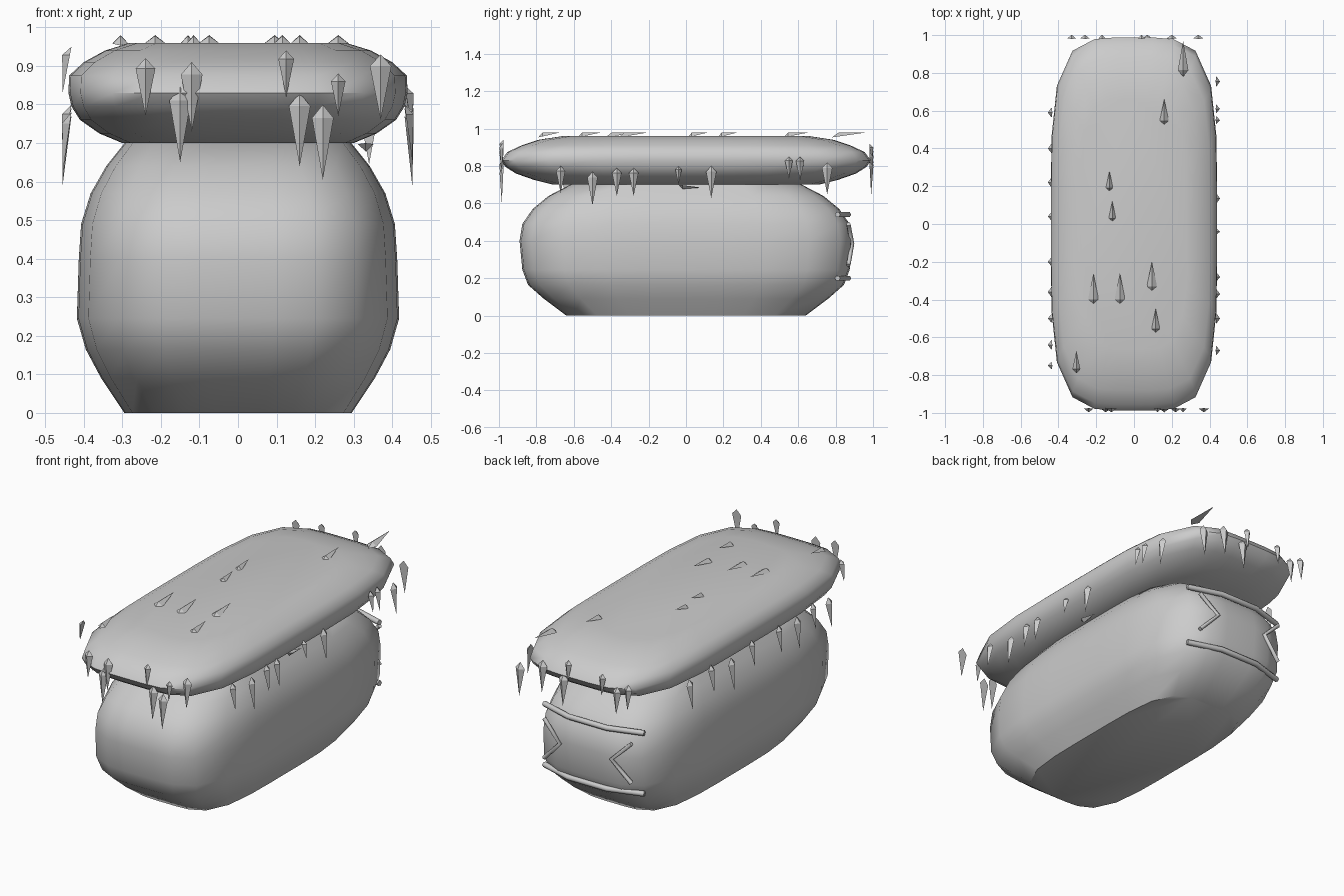
import bpy, bmesh
from math import sin, cos, pi, copysign, radians
from mathutils import Vector

if "Cube" in bpy.data.objects:
    bpy.data.objects.remove(bpy.data.objects["Cube"])


def finish(name, bm, smooth=None):
    bmesh.ops.recalc_face_normals(bm, faces=bm.faces)
    me = bpy.data.meshes.new(name)
    bm.to_mesh(me)
    bm.free()
    ob = bpy.data.objects.new(name, me)
    bpy.context.collection.objects.link(ob)
    if smooth:
        bpy.ops.object.select_all(action='DESELECT')
        bpy.context.view_layer.objects.active = ob
        ob.select_set(True)
        bpy.ops.object.shade_smooth_by_angle(angle=radians(smooth))
    return ob


def pillow(name, levels, power=4.3, n=28):
    """Loft of rounded rectangles given as (z, half width, half length)."""
    bm = bmesh.new()
    rings = []
    for z, hx, hy in levels:
        ring = []
        for i in range(n):
            a = 2 * pi * i / n
            c, s = cos(a), sin(a)
            r = (abs(c) ** power + abs(s) ** power) ** (-1 / power)
            ring.append(bm.verts.new((hx * r * c, hy * r * s, z)))
        rings.append(ring)
    for lo, hi in zip(rings, rings[1:]):
        for i in range(n):
            j = (i + 1) % n
            bm.faces.new((lo[i], lo[j], hi[j], hi[i]))
    bm.faces.new(rings[0])
    bm.faces.new(rings[-1])
    return finish(name, bm, 45)


def spike(bm, base, tip, out):
    """Kite-shaped shard with a flat back and a ridge facing outward."""
    base, tip, out = Vector(base), Vector(tip), Vector(out)
    axis = tip - base
    side = axis.cross(out).normalized() * min(0.028, axis.length * 0.17)
    shoulder = base + axis * 0.18
    top, end = bm.verts.new(base), bm.verts.new(tip)
    ring = [bm.verts.new(shoulder + d) for d in (side, out * 0.02, -side)]
    for i in range(3):
        a, b = ring[i], ring[(i + 1) % 3]
        bm.faces.new((top, a, b))
        bm.faces.new((end, b, a))


def rod(name, points, radius=0.015):
    cu = bpy.data.curves.new(name, 'CURVE')
    cu.dimensions = '3D'
    cu.bevel_depth = radius
    cu.bevel_resolution = 1
    cu.use_fill_caps = True
    sp = cu.splines.new('POLY')
    sp.points.add(len(points) - 1)
    for p, co in zip(sp.points, points):
        p.co = (*co, 1)
    ob = bpy.data.objects.new(name, cu)
    bpy.context.collection.objects.link(ob)


# Body and overhanging slab
pillow("body", [(0, .295, .64), (.09, .355, .76), (.165, .395, .845), (.245, .418, .875),
                (.4, .413, .89), (.49, .407, .875), (.57, .382, .82), (.64, .342, .735),
                (.705, .29, .61)])
pillow("slab", [(.70, .30, .71), (.725, .36, .81), (.76, .41, .91), (.795, .432, .965),
                (.83, .44, .988), (.875, .438, .955), (.91, .40, .88), (.94, .345, .79),
                (.96, .28, .66)])

# Hanging shards along the front and back ends: x, top z, tip z
bm = bmesh.new()
for x, a, b in [(-.24, .92, .77), (-.15, .845, .65), (-.12, .91, .73), (.125, .94, .82),
                (.16, .83, .64), (.22, .80, .605), (.26, .88, .77), (.37, .93, .76)]:
    spike(bm, (x, -.975, a), (x, -.985, b), (0, -1, 0))
finish("front_shards", bm)

bm = bmesh.new()
for x, a, b in [(-.33, .88, .74), (-.26, .85, .70), (-.17, .90, .78), (.04, .92, .80),
                (.07, .84, .66), (.20, .88, .70), (.34, .83, .645)]:
    spike(bm, (x, .98, a), (x, .99, b), (0, 1, 0))
finish("back_shards", bm)

# Hanging shards along both long sides: y, top z, tip z
bm = bmesh.new()
for y, a, b in [(-.67, .80, .655), (-.50, .77, .59), (-.37, .79, .64), (-.28, .79, .64),
                (-.04, .80, .70), (.135, .80, .63), (.55, .85, .73), (.61, .85, .72),
                (.755, .82, .65)]:
    spike(bm, (.432, y, a), (.452, y, b), (1, 0, 0))
finish("right_shards", bm)

bm = bmesh.new()
for y, a, b in [(-.75, .95, .83), (-.64, .78, .62), (-.50, .80, .66), (-.36, .78, .60),
                (-.20, .79, .64), (.04, .80, .66), (.22, .77, .59), (.40, .80, .65),
                (.59, .79, .63)]:
    spike(bm, (-.432, y, a), (-.455, y, b), (-1, 0, 0))
finish("left_shards", bm)

# Shards lying on the top, tips toward the back: x, base y, tip y
bm = bmesh.new()
for x, a, b in [(-.305, -.79, -.67), (-.215, -.43, -.26), (-.075, -.43, -.26),
                (.095, -.36, -.20), (.115, -.58, -.45), (-.115, .01, .12),
                (-.13, .17, .28), (.16, .52, .66), (.26, .78, .97)]:
    spike(bm, (x, a, .953), (x, b, .98), (0, 0, 1))
finish("top_shards", bm)

# Single shard under the slab
bm = bmesh.new()
spike(bm, (.33, -.04, .70), (.34, .08, .685), (0, 0, -1))
finish("under_shard", bm)

# Rod decoration on the back end
for name, z in (("upper_rod", .54), ("lower_rod", .2)):
    rod(name, [(-.31, .81, z), (-.12, .868, z), (.12, .868, z), (.31, .81, z)])
for name, s in (("left_chevron", -1), ("right_chevron", 1)):
    rod(name, [(s * .27, .868, .49), (s * .16, .888, .385), (s * .27, .868, .27)], .012)
